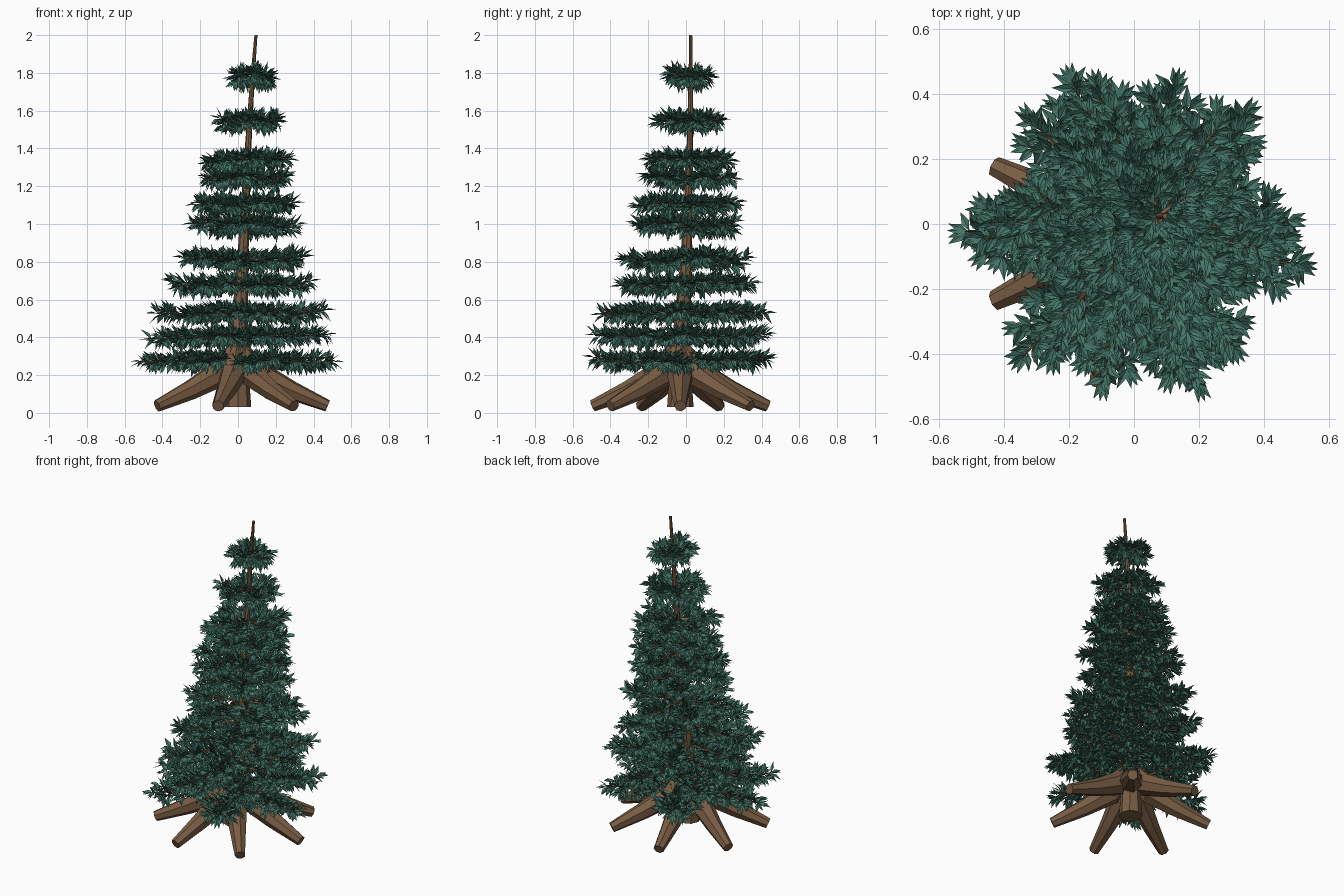
import bpy, math, random
from mathutils import Vector

if "Cube" in bpy.data.objects:
    bpy.data.objects.remove(bpy.data.objects["Cube"])

random.seed(4)
UP = Vector((0, 0, 1))


def material(name, rgb):
    m = bpy.data.materials.new(name)
    m.diffuse_color = (*rgb, 1)
    m.use_nodes = True
    m.node_tree.nodes["Principled BSDF"].inputs["Base Color"].default_value = m.diffuse_color
    return m


BARK = material("bark", (0.19, 0.108, 0.057))
GREEN = material("needle_green", (0.06, 0.185, 0.14))


def make(name, verts, faces, mat):
    me = bpy.data.meshes.new(name)
    me.from_pydata(verts, [], faces)
    me.materials.append(mat)
    ob = bpy.data.objects.new(name, me)
    bpy.context.collection.objects.link(ob)
    return ob


def tube(verts, faces, pts, radii, n):
    """Append a faceted, capped, tapering tube along pts."""
    base = len(verts)
    for i, p in enumerate(pts):
        t = (pts[min(i + 1, len(pts) - 1)] - pts[max(i - 1, 0)]).normalized()
        a = t.cross(UP if abs(t.z) < 0.9 else Vector((0, 1, 0))).normalized()
        b = a.cross(t)
        for k in range(n):
            w = math.tau * k / n
            verts.append(p + (a * math.cos(w) + b * math.sin(w)) * radii[i])
    for i in range(len(pts) - 1):
        for k in range(n):
            j, m = base + i * n, (k + 1) % n
            faces.append((j + k, j + n + k, j + n + m, j + m))
    faces.append(tuple(range(base, base + n)))
    end = base + (len(pts) - 1) * n
    faces.append(tuple(range(end + n - 1, end - 1, -1)))


# trunk: leaning, tapering
TRUNK = [(0, -0.03, 0.03), (0, -0.03, 0.3), (0.025, 0.0, 0.8), (0.05, 0.02, 1.35),
         (0.075, 0.025, 1.75), (0.095, 0.025, 2.0)]
TRUNK = [Vector(p) for p in TRUNK]


def trunk_at(z):
    for a, b in zip(TRUNK, TRUNK[1:]):
        if z <= b.z:
            return a.lerp(b, (z - a.z) / (b.z - a.z))
    return TRUNK[-1]


v, f = [], []
tube(v, f, TRUNK, [0.07, 0.052, 0.03, 0.018, 0.012, 0.008], 8)
make("trunk", v, f, BARK)

# seven splayed roots
v, f = [], []
for k in range(7):
    w = math.tau * k / 7
    path = [(0.03, 0.34), (0.12, 0.2), (0.28, 0.12), (0.475, 0.037)]
    tube(v, f, [Vector((r * math.cos(w), r * math.sin(w) - 0.03, z)) for r, z in path],
         [0.03, 0.07, 0.052, 0.032], 7)
make("roots", v, f, BARK)

# branch whorls and foliage
wood_v, wood_f, leaf_v, leaf_f = [], [], [], []


def leaf(p, d, length):
    """Pointed leaf folded along its midrib."""
    side = d.cross(UP)
    if side.length < 0.05:
        side = Vector((1, 0, 0))
    side.normalize()
    nrm = side.cross(d).normalized()
    side = (side + nrm * random.uniform(-0.6, 0.6)).normalized()
    wd, i = length * 0.19, len(leaf_v)
    mid = p + d * length * 0.42 + nrm * length * 0.07
    leaf_v.extend([p, mid + side * wd, p + d * length, mid - side * wd])
    leaf_f.extend([(i, i + 1, i + 2), (i, i + 2, i + 3)])


def spray(a, b, start, step, size):
    """Leaves all around a twig from a to b, splayed forward."""
    axis = (b - a).normalized()
    s = axis.cross(UP).normalized()
    u = s.cross(axis)
    n = max(5, int((b - a).length * (1 - start) / step))
    for i in range(n):
        t = start + (1 - start) * (i + random.random()) / n
        roll, splay = random.uniform(0, math.tau), math.radians(random.uniform(38, 72))
        radial = s * math.cos(roll) + u * math.sin(roll)
        d = axis * math.cos(splay) + radial * math.sin(splay)
        leaf(a.lerp(b, t), d, size * random.uniform(0.8, 1.1))
    for k in range(3):
        leaf(b, (axis + s * (k - 1) * 0.35).normalized(), size * 0.85)


# (height, reach of the leaf tips)
WHORLS = [(0.28, 0.575), (0.405, 0.535), (0.53, 0.515), (0.685, 0.445), (0.815, 0.4),
          (0.995, 0.345), (1.105, 0.335), (1.245, 0.3), (1.34, 0.29), (1.545, 0.235), (1.785, 0.17)]
LOW_ANGLES = [(-11, 47, 112, 179, 228, 293), (4, 75, 133, 182, 258, 310),
              (-4, 43, 106, 177, 235, 287)]

for n, (z, reach) in enumerate(WHORLS):
    c = trunk_at(z)
    twist = random.uniform(0, 60)
    angles = LOW_ANGLES[n] if n < 3 else [twist + 60 * k + random.uniform(-6, 6) for k in range(6)]
    size = 0.075
    for ang in angles:
        w = math.radians(ang)
        out = Vector((math.cos(w), math.sin(w), 0))
        lat = Vector((-out.y, out.x, 0))
        length = reach - 0.06 - random.uniform(0, 0.02)
        mid = c + out * length * 0.5 + UP * random.uniform(-0.02, 0.012)
        tip = c + out * length + UP * random.uniform(-0.015, 0.015)
        tube(wood_v, wood_f, [c, mid, tip], [0.01, 0.007, 0.003], 5)
        spray(c, mid, 0.1, 0.0045, size)
        spray(mid, tip, 0.0, 0.0045, size)
        # paired side twigs
        for t in (0.3, 0.52, 0.74):
            for sgn in (-1, 1):
                p = c.lerp(mid, t * 2) if t < 0.5 else mid.lerp(tip, t * 2 - 1)
                ln = length * (0.36 - 0.22 * t)
                q = p + (out * 0.75 + lat * sgn * 0.68).normalized() * ln
                q.z += random.uniform(-0.025, 0.015)
                tube(wood_v, wood_f, [p, q], [0.004, 0.002], 4)
                spray(p, q, 0.1, 0.005, size)

make("branches", wood_v, wood_f, BARK)
make("foliage", leaf_v, leaf_f, GREEN)
